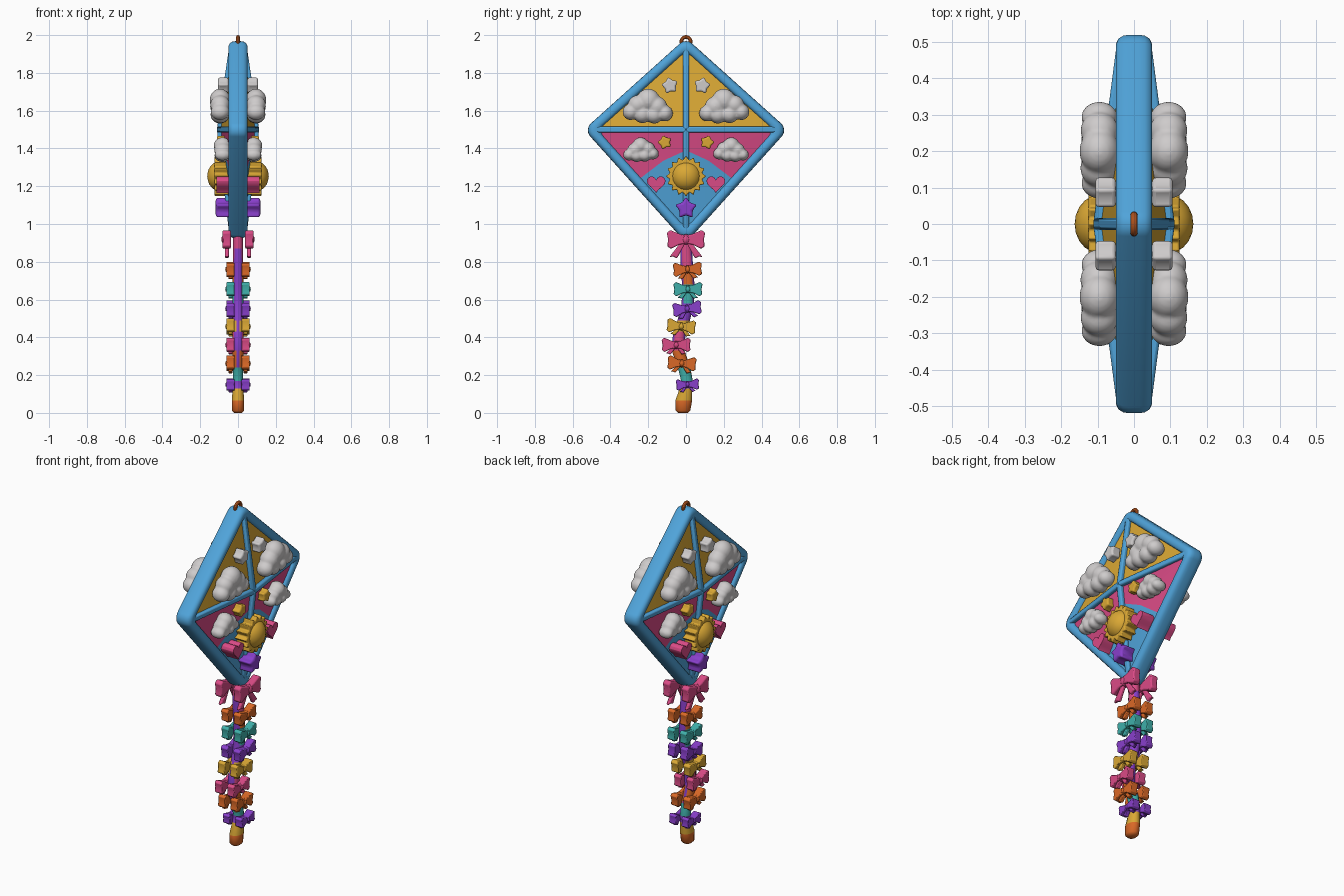
import bpy, bmesh, math
from mathutils import Vector, Matrix

if "Cube" in bpy.data.objects:
    bpy.data.objects.remove(bpy.data.objects["Cube"])

MATS = {}
for n, c in {"blue": (0.08, 0.37, 0.70), "yellow": (0.70, 0.39, 0.035), "pink": (0.70, 0.07, 0.24),
             "cloud_white": (0.62, 0.60, 0.60), "orange": (0.70, 0.14, 0.02),
             "purple": (0.25, 0.05, 0.60), "teal": (0.05, 0.43, 0.40)}.items():
    MATS[n] = bpy.data.materials.new(n)
    MATS[n].diffuse_color = (*c, 1)


def finish(name, bm, mats, mirror="", bevel=0, segs=2, remesh=0, angle=40):
    """Turn a bmesh into an object with optional mirroring, bevel and blending."""
    bmesh.ops.recalc_face_normals(bm, faces=bm.faces)
    me = bpy.data.meshes.new(name)
    bm.to_mesh(me)
    bm.free()
    for m in mats.split():
        me.materials.append(MATS[m])
    ob = bpy.data.objects.new(name, me)
    bpy.context.collection.objects.link(ob)
    if remesh:
        r = ob.modifiers.new("blend", "REMESH")
        r.mode, r.voxel_size, r.use_smooth_shade = "VOXEL", remesh, True
        s = ob.modifiers.new("soften", "SMOOTH")
        s.iterations = 4
    if bevel:
        b = ob.modifiers.new("bevel", "BEVEL")
        b.width, b.segments, b.angle_limit = bevel, segs, math.radians(35)
    if mirror:
        m = ob.modifiers.new("mirror", "MIRROR")
        m.use_axis = ("x" in mirror, "y" in mirror, False)
    bpy.context.view_layer.objects.active = ob
    ob.select_set(True)
    bpy.ops.object.shade_smooth_by_angle(angle=math.radians(angle))
    ob.select_set(False)
    return ob


def slab(bm, pts, x0, x1):
    """Extrude a (y, z) outline along x; x1 may be a function of (y, z)."""
    top = x1 if callable(x1) else (lambda y, z: x1)
    a = [bm.verts.new((x0, y, z)) for y, z in pts]
    b = [bm.verts.new((top(y, z), y, z)) for y, z in pts]
    bm.faces.new(a)
    bm.faces.new(b)
    for i in range(len(pts)):
        j = (i + 1) % len(pts)
        bm.faces.new((a[i], a[j], b[j], b[i]))


def bulge(base, rise):
    """Height over the kite plane, peaking where the spars cross."""
    return lambda y, z: base + rise * max(0, 1 - abs(y) / 0.48 - abs(z - 1.5) / (0.43 if z > 1.5 else 0.55))


def loft(bm, rings):
    """Skin closed rings in order, return the faces by step."""
    vs = [[bm.verts.new(p) for p in r] for r in rings]
    n, out = len(vs[0]), []
    for a, b in zip(vs, vs[1:]):
        out.append([bm.faces.new((a[i], a[(i + 1) % n], b[(i + 1) % n], b[i])) for i in range(n)])
    return vs, out


# Rounded kite rim: scaling about the incentre gives an even width
def outline(r=0.05, steps=6):
    cs = [Vector(p) for p in ((0, 1.985), (0.54, 1.5), (0, 0.90), (-0.54, 1.5))]
    pts = []
    for i, c in enumerate(cs):
        u, v = (cs[i - 1] - c).normalized(), (cs[(i + 1) % 4] - c).normalized()
        bis = (u + v).normalized()
        ctr = c + bis * r / math.sin(u.angle(v) / 2)
        n0, n1 = c + u * u.dot(ctr - c) - ctr, c + v * v.dot(ctr - c) - ctr
        pts += [ctr + n0.lerp(n1, k / steps).normalized() * r for k in range(steps + 1)]
    return pts


half = [(0.86, 0.030), (0.875, 0.043), (0.90, 0.050), (0.95, 0.050), (0.98, 0.043), (0.995, 0.030), (1.0, 0.015)]
section = half + [(s, -x) for s, x in reversed(half)]
bm = bmesh.new()
loft(bm, [[(x, y * s, 1.471 + (z - 1.471) * s) for y, z in outline()] for s, x in section + section[:1]])
bmesh.ops.remove_doubles(bm, verts=bm.verts, dist=1e-5)
finish("kite_rim", bm, "blue", angle=50)

# Fabric panels: upper, lower and bottom point
h = bulge(0.032, 0.06)
bm = bmesh.new()
for k, pts in enumerate((((0, 1.5), (0.48, 1.5), (0, 1.93)),
                         ((0, 1.5), (0, 1.39), (0.12, 1.335), (0.25, 1.236), (0.48, 1.5)),
                         ((0, 1.39), (0, 0.95), (0.25, 1.236), (0.12, 1.335)))):
    f = bm.faces.new([bm.verts.new((h(y, z), y, z)) for y, z in pts])
    f.material_index = k
finish("fabric_panels", bm, "yellow pink blue", "xy", angle=10)

# Crossed spars
sp = bulge(0.048, 0.066)
w = 0.016
bm = bmesh.new()
slab(bm, [(0, 1.5 - w), (0.49, 1.5 - w), (0.49, 1.5 + w), (0, 1.5 + w)], 0, sp)
finish("cross_spar", bm, "blue", "xy", 0.008)
bm = bmesh.new()
for end in (1.93, 0.96):
    slab(bm, [(-w, 1.5), (w, 1.5), (w, end), (-w, end)], 0, sp)
finish("upright_spar", bm, "blue", "x", 0.008)

# Hanging ring
bpy.ops.mesh.primitive_torus_add(major_segments=24, minor_segments=10, major_radius=0.024, minor_radius=0.010,
                                 location=(0, 0, 1.966), rotation=(0, math.pi / 2, 0))
ring = bpy.context.object
ring.name = "hanging_ring"
ring.data.materials.append(MATS["orange"])
bpy.ops.object.shade_smooth_by_angle()
ring.select_set(False)


# Clouds: blended puffs (dy, dz, radius)
def ball(bm, x, y, z, rx, ry, rz, sub=3):
    m = Matrix.Translation((x, y, z)) @ Matrix.Diagonal((rx, ry, rz, 1))
    bmesh.ops.create_icosphere(bm, subdivisions=sub, radius=1, matrix=m)


PUFFS = ((-0.085, -0.035, 0.042), (-0.045, 0.0, 0.052), (0.0, 0.032, 0.060), (0.055, 0.008, 0.050),
         (0.09, -0.028, 0.042), (0.03, -0.040, 0.046), (-0.03, -0.042, 0.046))


def cloud(name, y, z, x, size, flip=1, depth=0.055):
    bm = bmesh.new()
    for dy, dz, r in PUFFS:
        ball(bm, x, y + flip * dy * size, z + dz * size, depth * (0.7 + r * 5), r * size, r * size)
    finish(name, bm, "cloud_white", "xy", remesh=0.007)


cloud("big_cloud", 0.2, 1.622, 0.095, 1.03)
cloud("small_cloud", 0.24, 1.392, 0.082, 0.73, -1, 0.047)


# Stars, hearts and sun
def star(y, z, r, n=5, inner=0.55, turn=0):
    return [(y + (r if i % 2 == 0 else r * inner) * math.sin(math.pi * i / n + turn),
             z + (r if i % 2 == 0 else r * inner) * math.cos(math.pi * i / n + turn)) for i in range(2 * n)]


def applique(name, pts, x0, x1, mat, mirror, bevel):
    bm = bmesh.new()
    slab(bm, pts, x0, x1)
    finish(name, bm, mat, mirror, bevel, 3)


applique("pale_star", star(0.085, 1.733, 0.047, inner=0.66, turn=0.2), 0.05, 0.106, "cloud_white", "xy", 0.010)
applique("yellow_star", star(0.112, 1.432, 0.040, inner=0.66, turn=0.3), 0.05, 0.112, "yellow", "xy", 0.009)
applique("purple_star", star(0, 1.083, 0.062, inner=0.58), 0.03, 0.118, "purple", "x", 0.012)
heart = []
for i in range(24):
    t = 2 * math.pi * i / 24
    heart.append((0.158 + 0.0031 * 16 * math.sin(t) ** 3,
                  1.215 + 0.0031 * (13 * math.cos(t) - 5 * math.cos(2 * t) - 2 * math.cos(3 * t) - math.cos(4 * t))))
applique("heart", heart, 0.03, 0.115, "pink", "xy", 0.010)
applique("sun_rays", star(0, 1.253, 0.107, 16, 0.80), 0.05, 0.125, "yellow", "x", 0.006)
bm = bmesh.new()
ball(bm, 0.095, 0, 1.253, 0.068, 0.08, 0.08)
finish("sun_face", bm, "yellow", "x")

# Wavy tail: (z, y, half width, colour of the stretch below)
TAIL = ((0.95, 0.0, 0.030, "pink"), (0.87, 0.0, 0.032, "pink"), (0.77, 0.005, 0.034, "orange"),
        (0.68, 0.012, 0.034, "teal"), (0.58, 0.01, 0.034, "purple"), (0.49, -0.012, 0.034, "yellow"),
        (0.43, -0.035, 0.034, "pink"), (0.33, -0.042, 0.035, "orange"), (0.24, -0.01, 0.034, "teal"),
        (0.17, 0.005, 0.032, "purple"), (0.13, 0.0, 0.034, "yellow"), (0.065, -0.012, 0.046, "orange"),
        (0.012, -0.016, 0.040, "orange"), (0.0, -0.016, 0.026, "orange"))
NAMES = list(MATS)
bm = bmesh.new()
rings = [[(0.85 * min(r, 0.04) * math.cos(a), y + r * math.sin(a), z)
          for a in [math.pi / 6 * (k + 0.5) for k in range(12)]] for z, y, r, _ in TAIL]
vs, steps = loft(bm, rings)
for i, fs in enumerate(steps):
    for f in fs:
        f.normal_update()
        edge = abs(f.normal.y) > 0.8 and 0.27 < TAIL[i][0] < 0.9
        f.material_index = NAMES.index("purple" if edge else TAIL[i][3])
bm.faces.new(vs[0])
bm.faces.new(vs[-1]).material_index = NAMES.index("orange")
finish("tail", bm, " ".join(NAMES), angle=50)


# Bows on both sides of the tail
def bow(name, y, z, size, x, mat, tilt=0.0, tails=0.05):
    bm = bmesh.new()
    xs = x - 0.022, x + 0.022
    rot = Matrix.Rotation(tilt, 2)

    def place(pts, s):
        return [tuple(rot @ Vector((s * p * size, q * size)) + Vector((y, z))) for p, q in pts]

    for s in (-1, 1):
        slab(bm, place([(0.0, -0.018), (0.03, -0.023), (0.068, -0.042), (0.084, -0.030), (0.080, 0.0),
                        (0.086, 0.030), (0.070, 0.042), (0.03, 0.025), (0.0, 0.018)], s), *xs)
        slab(bm, place([(0.0, -0.01), (0.022, -0.01), (0.055 + tails / 2, -0.04 - tails),
                        (0.045 + tails / 3, -0.04 - tails * 0.9), (0.03 + tails / 4, -0.045 - tails)], s),
             x - 0.012, x + 0.010)
    ob = finish(name + "_loops", bm, mat, "x", 0.010)
    bm = bmesh.new()
    ball(bm, x + 0.004, y, z, 0.025, 0.021 * size, 0.024 * size, 2)
    finish(name + "_knot", bm, mat, "x")


bow("top_bow", 0.0, 0.918, 1.18, 0.060, "pink", 0, 0.04)
for i, (y, z, mat, tilt) in enumerate(((0.008, 0.760, "orange", 0.05), (0.010, 0.655, "teal", 0.0),
                                       (0.006, 0.552, "purple", 0.12), (-0.025, 0.458, "yellow", -0.1),
                                       (-0.052, 0.360, "pink", 0.0), (-0.022, 0.262, "orange", -0.08),
                                       (0.008, 0.150, "purple", 0.05))):
    bow(f"tail_bow_{i + 1}", y, z, 0.90 if i < 6 else 0.72, 0.040, mat, tilt, 0.012)

for m in bpy.data.materials:
    if m.users and not m.is_grease_pencil:
        m.use_nodes = True
        m.node_tree.nodes["Principled BSDF"].inputs["Base Color"].default_value = m.diffuse_color
